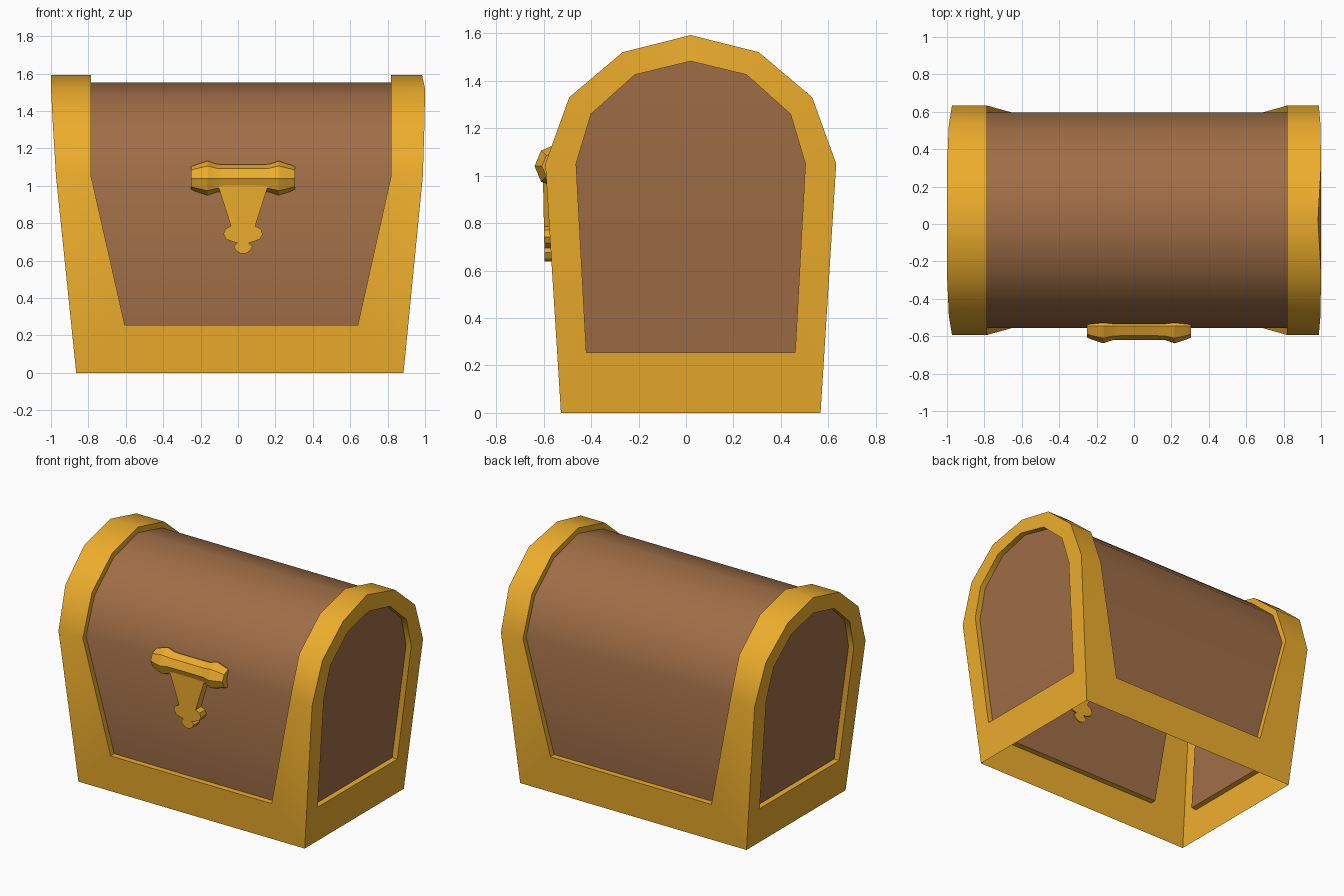
import bpy, bmesh, math
from mathutils import Vector

if "Cube" in bpy.data.objects:
    bpy.data.objects.remove(bpy.data.objects["Cube"])

CX, CY = 0.015, 0.02
CENTRE = Vector((CX, CY, 0.7))


def material(name, colour):
    m = bpy.data.materials.new(name)
    m.diffuse_color = (*colour, 1)
    m.use_nodes = True
    m.node_tree.nodes["Principled BSDF"].inputs["Base Color"].default_value = m.diffuse_color
    return m


GOLD = material("gold", (0.85, 0.42, 0.025))
WOOD = material("wood", (0.35, 0.156, 0.062))


def make(name, faces, mat, centre=CENTRE, angle=35):
    """Mesh from coordinate faces, welded, with outward normals."""
    bm = bmesh.new()
    for f in faces:
        bm.faces.new([bm.verts.new(p) for p in f])
    bmesh.ops.remove_doubles(bm, verts=bm.verts, dist=1e-4)
    bmesh.ops.recalc_face_normals(bm, faces=bm.faces)
    if sum(f.normal.dot(f.calc_center_median() - centre) * f.calc_area() for f in bm.faces) < 0:
        bmesh.ops.reverse_faces(bm, faces=bm.faces)
    me = bpy.data.meshes.new(name)
    bm.to_mesh(me)
    bm.free()
    ob = bpy.data.objects.new(name, me)
    bpy.context.collection.objects.link(ob)
    me.materials.append(mat)
    bpy.ops.object.select_all(action='DESELECT')
    ob.select_set(True)
    bpy.context.view_layer.objects.active = ob
    bpy.ops.object.shade_smooth_by_angle(angle=math.radians(angle))
    return ob


def arch(half):
    """Mirror a (half width, z) profile into a full front-to-back arch."""
    return [(CY - y, z) for y, z in half] + [(CY + y, z) for y, z in half[-2::-1]]


def lerp_table(table, z):
    for (z0, v0), (z1, v1) in zip(table, table[1:]):
        if z <= z1:
            return v0 + (v1 - v0) * (z - z0) / (z1 - z0)
    return table[-1][1]


# Cross-sections: band outside, barrel panel, end panel
outer = arch([(0.547, 0), (0.613, 1.05), (0.512, 1.33), (0.287, 1.52), (0, 1.592)])
inner = arch([(0.523, 0.255), (0.577, 1.05), (0.482, 1.30), (0.27, 1.483), (0, 1.553)])
rim = arch([(0.563, 0.255), (0.613, 1.05), (0.512, 1.33), (0.287, 1.52), (0, 1.592)])
end = arch([(0.44, 0.255), (0.483, 1.05), (0.42, 1.26), (0.235, 1.425), (0, 1.482)])
N = len(outer)

# Outward lean of each end by height, and the inner edge of the bands
lean = {-1: [(0, -0.865), (1.05, -0.973), (1.33, -0.99), (1.52, -1.0), (1.6, -1.0)],
        1: [(0, 0.885), (1.05, 0.988), (1.33, 0.997), (1.52, 1.0), (1.6, 0.982)]}
band = {-1: (-0.605, -0.785), 1: (0.64, 0.818)}


def band_x(s, i):
    return band[s][0 if i in (0, N - 1) else 1]


def quads(a, b):
    return [(a[i], a[i + 1], b[i + 1], b[i]) for i in range(len(a) - 1)]


# Gold frame: arched bands, end borders and recess ledges
frame, edge, rims, inners = [], {}, {}, {}
for s in (-1, 1):
    E = edge[s] = [(lerp_table(lean[s], z), y, z) for y, z in outer]
    R = rims[s] = [(band_x(s, i), y, z) for i, (y, z) in enumerate(rim)]
    B = inners[s] = [(band_x(s, i), y, z) for i, (y, z) in enumerate(inner)]
    I = [(lerp_table(lean[s], z), y, z) for y, z in end]
    D = [(x - 0.04 * s, y, z) for x, y, z in I]
    frame += quads(E, R) + quads(R, B)
    frame += quads(E + E[:1], I + I[:1]) + quads(I + I[:1], D + D[:1])
    # recessed wooden end panel
    rows = [(D[i], D[i + 1], D[N - 2 - i], D[N - 1 - i]) for i in range(N // 2 - 1)]
    rows.append((D[N // 2 - 1], D[N // 2], D[N // 2 + 1]))
    make("left_end_panel" if s < 0 else "right_end_panel", rows, WOOD)

# Bottom rails front and back
for i in (0, -1):
    frame.append((edge[-1][i], edge[1][i], rims[1][i], rims[-1][i]))
    frame.append((rims[-1][i], rims[1][i], inners[1][i], inners[-1][i]))
make("frame", frame, GOLD)

# Wooden front, lid and back in one curved sheet
make("barrel_panel", quads(inners[-1], inners[1]), WOOD)

# Latch bar: eight-sided turned profile along x
LX, LY, LZ, SIDES = 0.027, -0.545, 1.04, 8
half = [(-0.278, 0.062), (-0.255, 0.072), (-0.19, 0.093), (-0.14, 0.076), (-0.10, 0.074)]
profile = half + [(-x, r) for x, r in reversed(half)]
rings = []
for x, r in profile:
    ring = []
    for k in range(SIDES + 1):
        a = 2 * math.pi * (k % SIDES) / SIDES
        ring.append((LX + x, LY + r * math.cos(a), LZ + r * math.sin(a)))
    rings.append(ring)
bar = [q for a, b in zip(rings, rings[1:]) for q in quads(a, b)]
bar += [rings[0][:-1], rings[-1][:-1]]
make("latch_bar", bar, GOLD, Vector((LX, LY, LZ)), 30)

# Latch plate: tapered tongue ending in two lobes
tongue = [(0.14, 1.02), (0.065, 0.785), (0.095, 0.77), (0.105, 0.742), (0.09, 0.715), (0.06, 0.703),
          (0.03, 0.695), (0.05, 0.675), (0.035, 0.65), (0.012, 0.638)]
outline = [(LX + x, z) for x, z in tongue] + [(LX - x, z) for x, z in reversed(tongue)]
front = [(x, -0.577 - 0.02 * (z - 0.2) - 0.01, z) for x, z in outline]
back = [(x, -0.525, z) for x, z in outline]
plate = [front, back] + quads(front + front[:1], back + back[:1])
make("latch_plate", plate, GOLD, Vector((LX, -0.56, 0.8)), 30)
